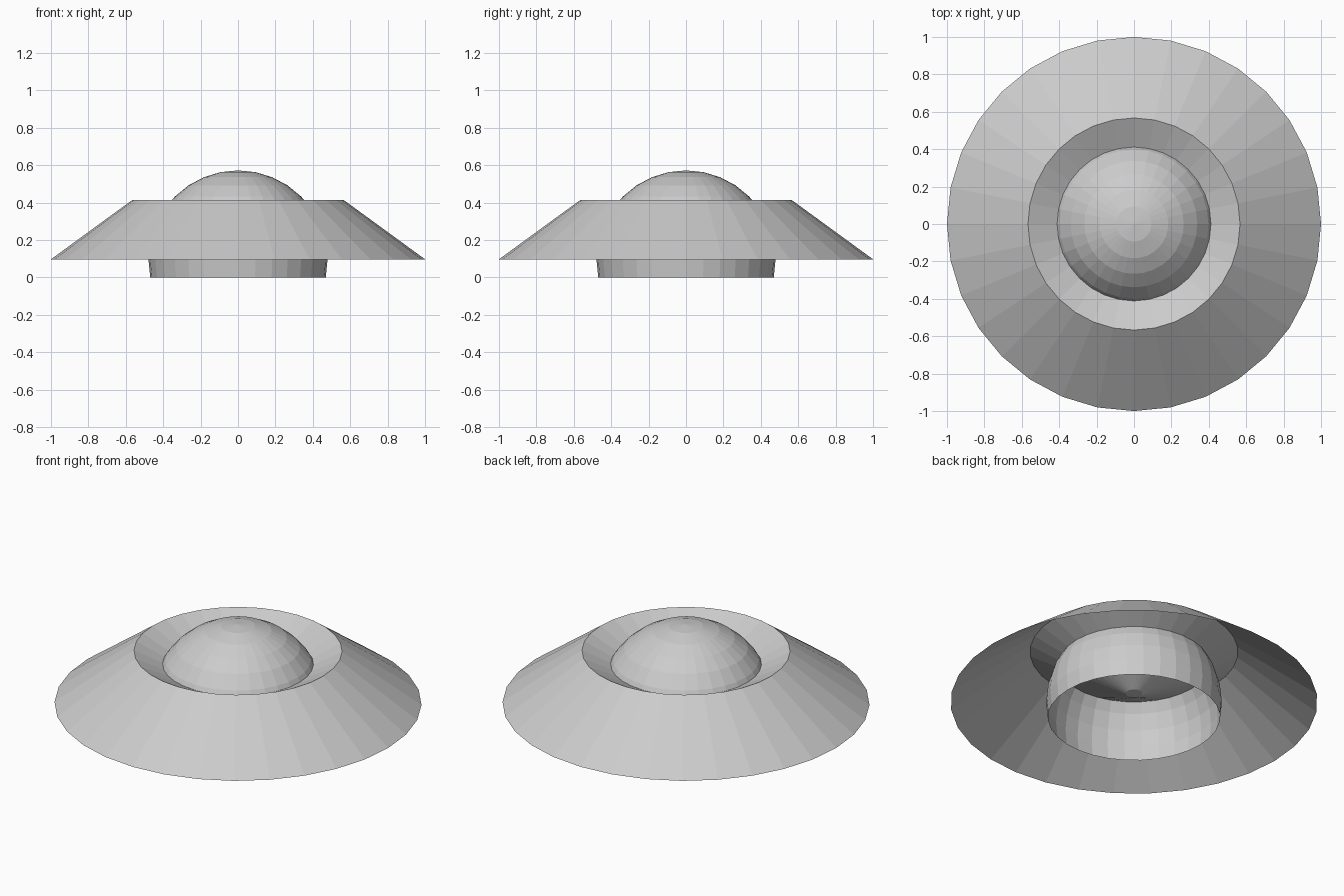
import bpy
import bmesh
from math import pi, sin, cos

if "Cube" in bpy.data.objects:
    bpy.data.objects.remove(bpy.data.objects["Cube"], do_unlink=True)

SIDES = 32

grey = bpy.data.materials.new("plain_grey")
grey.use_nodes = True
COLOUR = (0.6, 0.6, 0.6, 1)
grey.diffuse_color = COLOUR
grey.node_tree.nodes["Principled BSDF"].inputs["Base Color"].default_value = COLOUR


def lathe(name, profile):
    """Spin a (radius, height) profile round z into an open, flat-faced shell."""
    bm = bmesh.new()
    verts = [bm.verts.new((r, 0, z)) for r, z in profile]
    edges = [bm.edges.new(pair) for pair in zip(verts, verts[1:])]
    bmesh.ops.spin(bm, geom=verts + edges, cent=(0, 0, 0), axis=(0, 0, 1),
                   angle=2 * pi, steps=SIDES, use_duplicate=False)
    bmesh.ops.remove_doubles(bm, verts=bm.verts, dist=0.0005)
    bmesh.ops.recalc_face_normals(bm, faces=bm.faces)
    # Make sure the first profile segment's shell faces up and outwards
    bm.normal_update()
    if sum(f.normal.dot(f.calc_center_median()) for f in bm.faces) < 0:
        bmesh.ops.reverse_faces(bm, faces=bm.faces)
    mesh = bpy.data.meshes.new(name)
    bm.to_mesh(mesh)
    bm.free()
    mesh.materials.append(grey)
    obj = bpy.data.objects.new(name, mesh)
    bpy.context.collection.objects.link(obj)
    return obj


# Dome: a sphere of 16 rows, open below the first row under its equator
radius, centre = 0.4785, 0.0935
dome = [(radius * sin(i * pi / 16), centre + radius * cos(i * pi / 16))
        for i in range(10)]
lathe("dome", dome)

# Sloping brim, folding over its upper rim into a funnel inside the dome
lathe("brim", [(1.0, 0.097), (0.567, 0.4125), (0.045, 0.15), (0, 0.15)])
